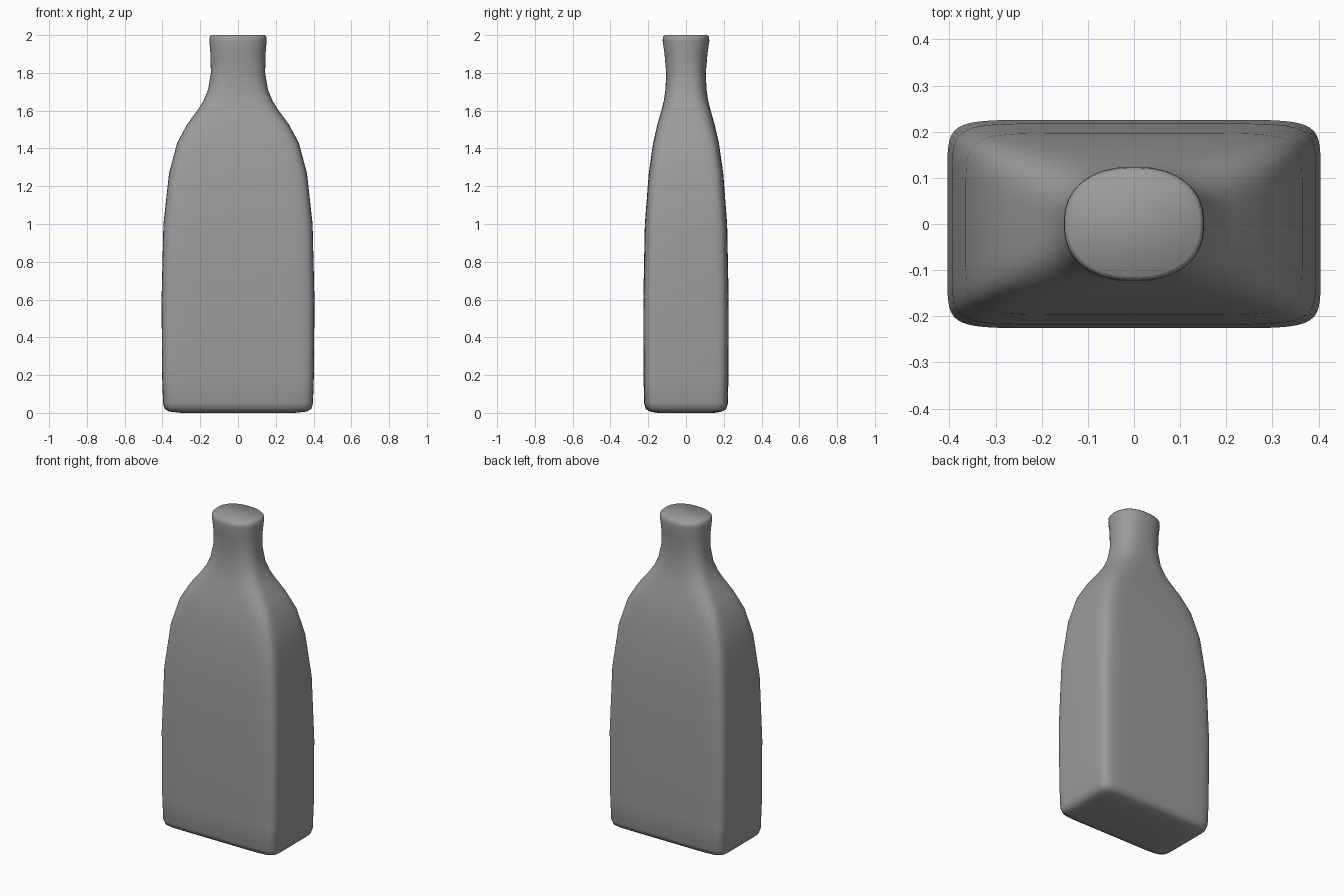
import bpy, bmesh, math

cube = bpy.data.objects.get("Cube")
if cube:
    bpy.data.objects.remove(cube)

glass = bpy.data.materials.new("plain grey")
glass.use_nodes = True
GREY = (0.33, 0.33, 0.33, 1)
glass.diffuse_color = GREY
glass.node_tree.nodes["Principled BSDF"].inputs["Base Color"].default_value = GREY

SIDES = 48

# Profile: height, half width, half depth, squareness of the section
profile = [
    (0.0, 0.30, 0.15, 8), (0.007, 0.365, 0.19, 9), (0.02, 0.388, 0.212, 10),
    (0.05, 0.397, 0.222, 10), (0.2, 0.402, 0.225, 10), (0.6, 0.405, 0.226, 10),
    (1.0, 0.395, 0.218, 9), (1.27, 0.365, 0.197, 8), (1.43, 0.322, 0.174, 6.5),
    (1.53, 0.268, 0.151, 5), (1.6, 0.216, 0.131, 4), (1.65, 0.184, 0.118, 3.4),
    (1.71, 0.159, 0.109, 2.9), (1.8, 0.144, 0.105, 2.5), (1.9, 0.146, 0.114, 2.3),
    (1.97, 0.152, 0.124, 2.3), (1.99, 0.151, 0.122, 2.3), (2.0, 0.142, 0.113, 2.3),
]


def section_point(angle, half_x, half_y, power):
    c, s = math.cos(angle), math.sin(angle)
    return (half_x * math.copysign(abs(c) ** (2 / power), c),
            half_y * math.copysign(abs(s) ** (2 / power), s))


# Loft the rounded-box body into the oval neck
bm = bmesh.new()
rings = []
for z, half_x, half_y, power in profile:
    ring = []
    for i in range(SIDES):
        angle = math.tau * (i + 0.5) / SIDES
        ring.append(bm.verts.new((*section_point(angle, half_x, half_y, power), z)))
    rings.append(ring)
for low, high in zip(rings, rings[1:]):
    for i in range(SIDES):
        j = (i + 1) % SIDES
        bm.faces.new((low[i], low[j], high[j], high[i]))

# Closed base and mouth
bm.faces.new(rings[0][::-1])
bm.faces.new(rings[-1])
for face in bm.faces:
    face.smooth = True

mesh = bpy.data.meshes.new("bottle")
bm.to_mesh(mesh)
bm.free()
mesh.materials.append(glass)
bottle = bpy.data.objects.new("bottle", mesh)
bpy.context.collection.objects.link(bottle)
